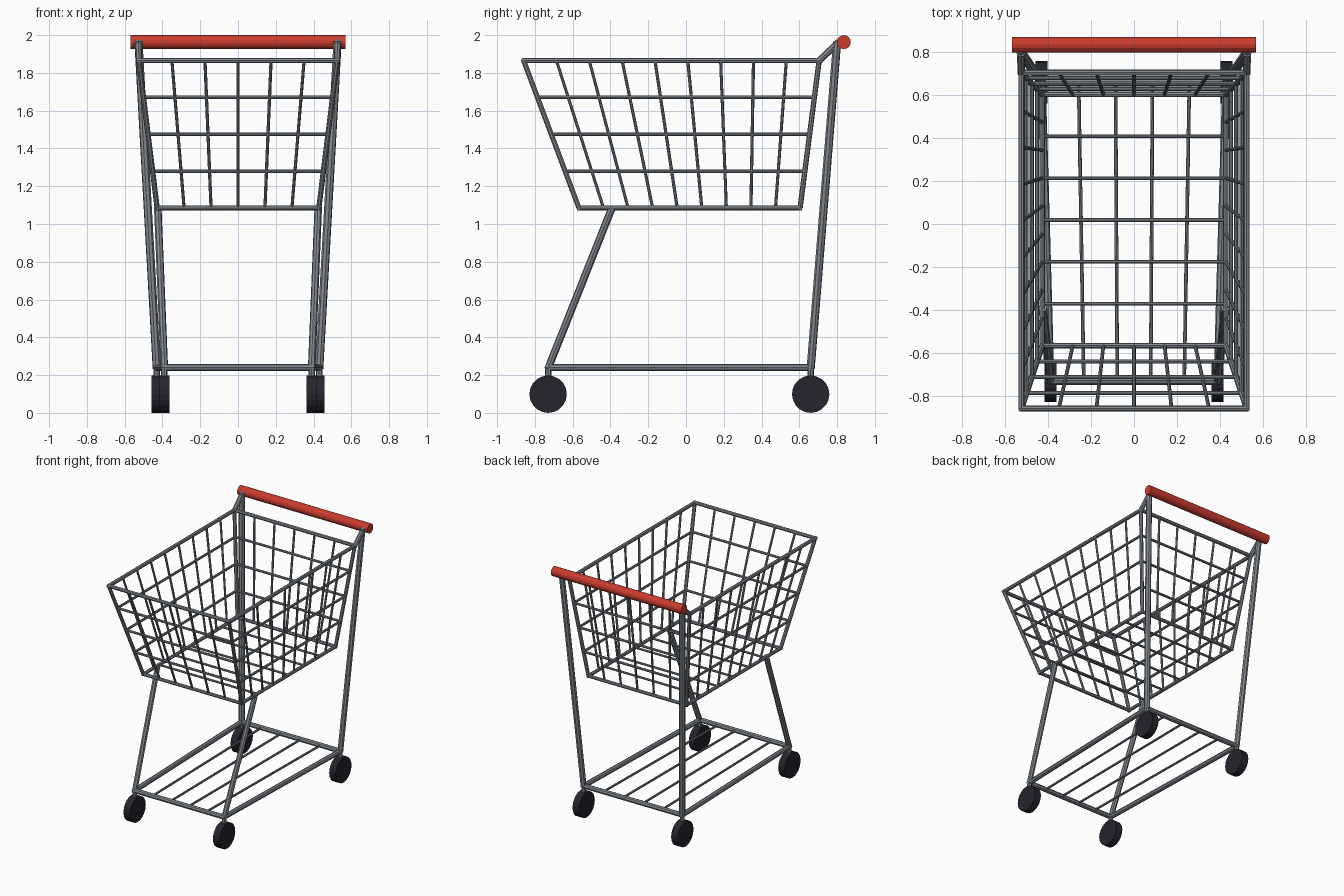
import bpy, bmesh, math
from mathutils import Vector, Matrix

cube = bpy.data.objects.get("Cube")
if cube:
    bpy.data.objects.remove(cube, do_unlink=True)


def material(name, rgb, rough):
    m = bpy.data.materials.new(name)
    m.use_nodes = True
    m.diffuse_color = (*rgb, 1)
    b = m.node_tree.nodes["Principled BSDF"]
    b.inputs["Base Color"].default_value = (*rgb, 1)
    b.inputs["Roughness"].default_value = rough
    return m


steel = material("steel grey", (0.22, 0.245, 0.275), 0.45)
red = material("handle red", (0.60, 0.045, 0.028), 0.5)
rubber = material("dark rubber", (0.018, 0.018, 0.028), 0.8)


def rods(name, segments, radius, mat, sides=8, extend=0.0):
    """One object made of straight round bars between pairs of points."""
    bm = bmesh.new()
    for a, b in segments:
        a, b = Vector(a), Vector(b)
        d = b - a
        turn = d.to_track_quat('Z', 'Y').to_matrix().to_4x4()
        bmesh.ops.create_cone(bm, cap_ends=True, segments=sides,
                              radius1=radius, radius2=radius,
                              depth=d.length + 2 * extend,
                              matrix=Matrix.Translation((a + b) / 2) @ turn)
    me = bpy.data.meshes.new(name)
    bm.to_mesh(me)
    bm.free()
    me.materials.append(mat)
    ob = bpy.data.objects.new(name, me)
    bpy.context.collection.objects.link(ob)
    return ob


def loop(points):
    return [(points[i], points[(i + 1) % len(points)]) for i in range(len(points))]


def spread(a, b, c, d, n):
    """Bars joining edge a-b to edge c-d, splitting them into n equal bays."""
    a, b, c, d = map(Vector, (a, b, c, d))
    return [(a.lerp(b, i / n), c.lerp(d, i / n)) for i in range(1, n)]


def rectangle(front_x, back_x, front_y, back_y, z):
    return [(-front_x, front_y, z), (front_x, front_y, z),
            (back_x, back_y, z), (-back_x, back_y, z)]


# Basket frame
top = rectangle(0.525, 0.525, -0.86, 0.705, 1.866)
low = rectangle(0.428, 0.428, -0.567, 0.604, 1.085)
rods("basket_rim", loop(top), 0.014, steel, extend=0.009)
rods("basket_base_frame", loop(low), 0.013, steel, extend=0.009)
rods("basket_corner_bars", list(zip(low, top)), 0.014, steel)

# Basket wires: level hoops, upright wires on four walls, floor cross wires
hoops = []
for t in (0.25, 0.5, 0.75):
    hoops += loop([Vector(p).lerp(Vector(q), t) for p, q in zip(low, top)])
rods("basket_hoops", hoops, 0.0095, steel)
uprights = []
for i, bays in enumerate((6, 9, 6, 9)):
    j = (i + 1) % 4
    uprights += spread(low[i], low[j], top[i], top[j], bays)
rods("basket_uprights", uprights, 0.0085, steel)
rods("basket_floor_wires", spread(low[0], low[3], low[1], low[2], 6), 0.0085, steel)

# Lower tray
tray = rectangle(0.39, 0.43, -0.73, 0.66, 0.24)
rods("tray_frame", loop(tray), 0.019, steel, extend=0.01)
rods("tray_slats", spread(tray[0], tray[1], tray[3], tray[2], 5), 0.0085, steel)

# Legs, handle arms, wheel stems and wheels on both sides
for side, s in (("left", 1), ("right", -1)):
    rods("rear_post_" + side, [((s * 0.43, 0.66, 0.235), (s * 0.527, 0.80, 1.965))],
         0.022, steel)
    rods("front_strut_" + side, [((s * 0.39, -0.73, 0.235), (s * 0.425, -0.39, 1.09))],
         0.02, steel)
    rods("handle_arm_" + side, [((s * 0.525, 0.70, 1.86), (s * 0.527, 0.81, 1.965))],
         0.018, steel)
    for end, x, y in (("front", 0.39, -0.73), ("rear", 0.43, 0.66)):
        x *= s
        rods(f"{end}_wheel_stem_{side}", [((x, y, 0.12), (x, y, 0.24))], 0.017, steel)
        rods(f"{end}_wheel_{side}", [((x - 0.028, y, 0.099), (x + 0.028, y, 0.099))],
             0.099, rubber, sides=20)

# Push handle
rods("push_handle", [((-0.568, 0.836, 1.963), (0.568, 0.836, 1.963))], 0.037, red, sides=14)
